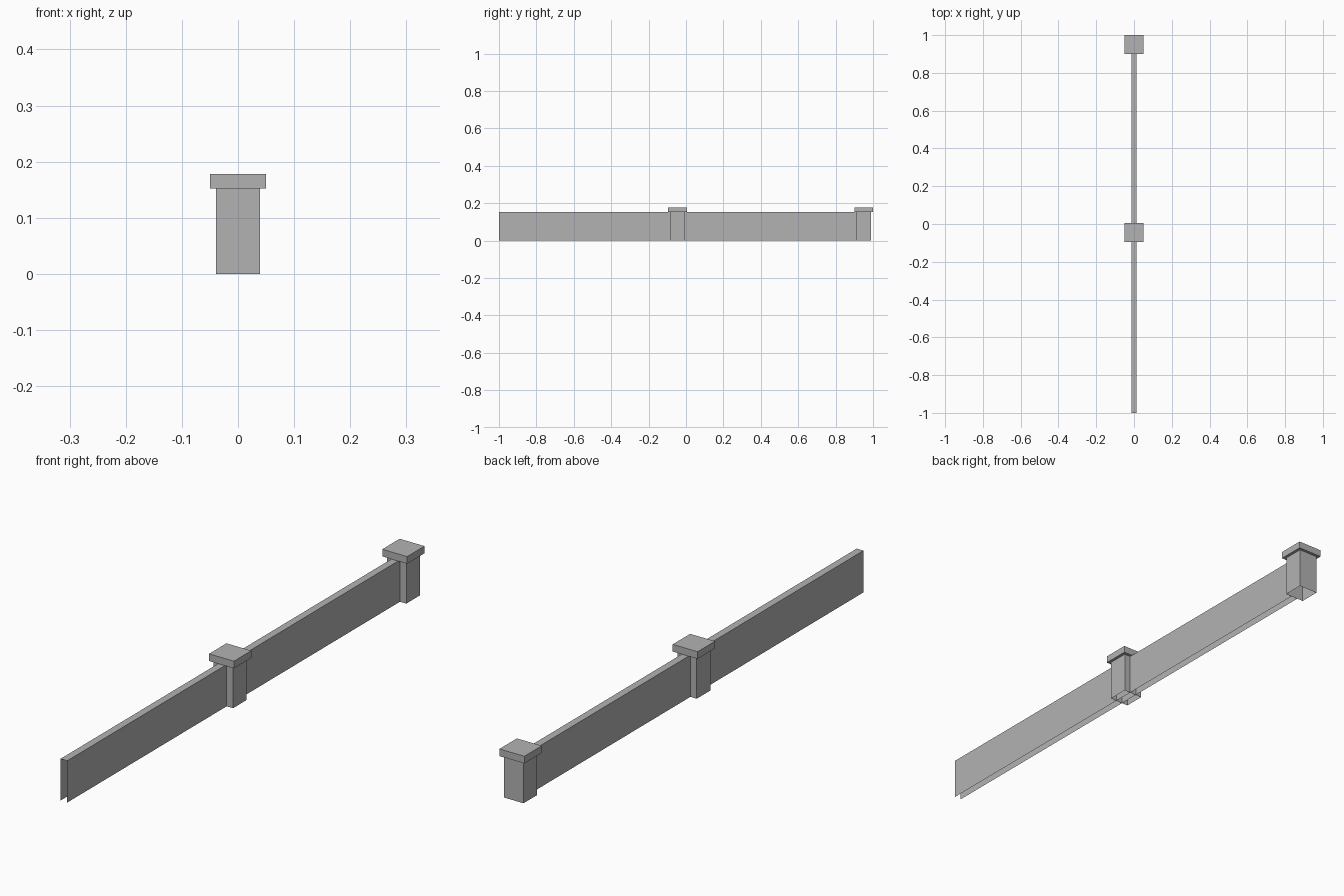
import bpy
import bmesh
from mathutils import Vector

old = bpy.data.objects.get("Cube")
if old:
    bpy.data.objects.remove(old, do_unlink=True)

# Single plain grey
grey = bpy.data.materials.new("plain grey")
grey.use_nodes = True
colour = (0.45, 0.45, 0.45, 1)
grey.diffuse_color = colour
grey.node_tree.nodes["Principled BSDF"].inputs["Base Color"].default_value = colour


def box(name, low, high, open_sides=()):
    """Box between two corners, left open towards the given directions."""
    low, high = Vector(low), Vector(high)
    bm = bmesh.new()
    bmesh.ops.create_cube(bm, size=1)
    bm.normal_update()
    gaps = [f for f in bm.faces
            if any(f.normal.dot(Vector(d)) > 0.9 for d in open_sides)]
    bmesh.ops.delete(bm, geom=gaps, context="FACES")
    bmesh.ops.scale(bm, vec=high - low, verts=bm.verts)
    bmesh.ops.translate(bm, vec=(low + high) / 2, verts=bm.verts)
    mesh = bpy.data.meshes.new(name)
    bm.to_mesh(mesh)
    bm.free()
    mesh.materials.append(grey)
    obj = bpy.data.objects.new(name, mesh)
    bpy.context.collection.objects.link(obj)
    return obj


DOWN, UP, FRONT, BACK = (0, 0, -1), (0, 0, 1), (0, -1, 0), (0, 1, 0)
POST_TOP, CAP_TOP = 0.152, 0.178
POST_HALF, CAP_HALF, WALL_HALF = 0.039, 0.05, 0.0135

# Hollow wall: two sides and a top, running through the middle post
box("wall", (-WALL_HALF, -1, 0), (WALL_HALF, 0.911, POST_TOP),
    (DOWN, FRONT, BACK))

# Hollow posts with overhanging square caps
for place, y in (("middle", -0.045), ("back", 0.95)):
    box(place + "_post", (-POST_HALF, y - POST_HALF, 0),
        (POST_HALF, y + POST_HALF, POST_TOP), (DOWN, UP))
    box(place + "_post_cap", (-CAP_HALF, y - CAP_HALF, POST_TOP),
        (CAP_HALF, y + CAP_HALF, CAP_TOP))
